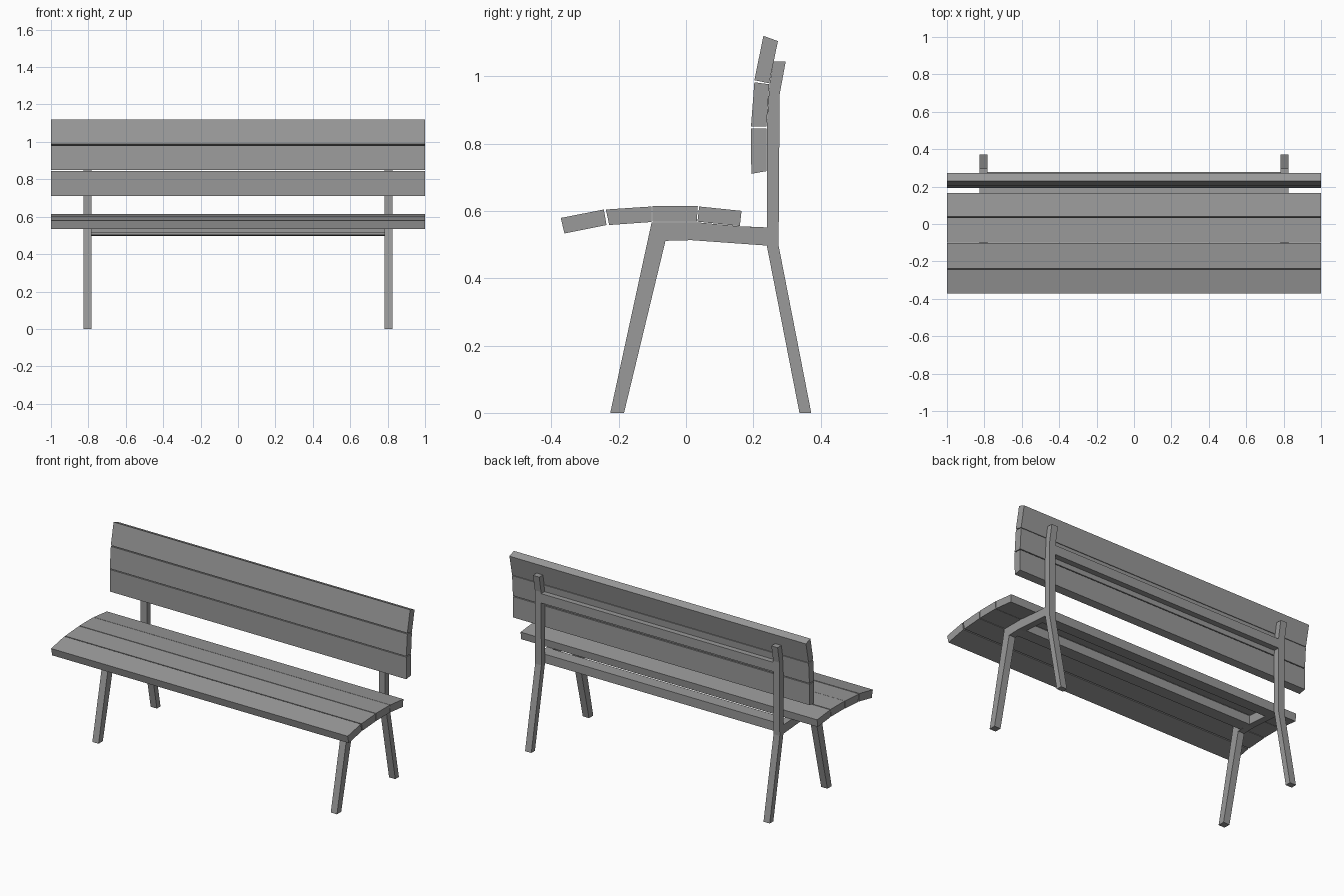
import bpy, bmesh

if "Cube" in bpy.data.objects:
    bpy.data.objects.remove(bpy.data.objects["Cube"])

grey = bpy.data.materials.new("dark_grey")
grey.diffuse_color = (.32, .32, .32, 1)
grey.use_nodes = True
grey.node_tree.nodes["Principled BSDF"].inputs["Base Color"].default_value = grey.diffuse_color


def extrude_x(name, profile, x0, x1):
    """Extrude a closed (y, z) profile from x0 to x1."""
    bm = bmesh.new()
    face = bm.faces.new([bm.verts.new((x0, y, z)) for y, z in profile])
    ext = bmesh.ops.extrude_face_region(bm, geom=[face])
    verts = [v for v in ext["geom"] if isinstance(v, bmesh.types.BMVert)]
    bmesh.ops.translate(bm, verts=verts, vec=(x1 - x0, 0, 0))
    bmesh.ops.recalc_face_normals(bm, faces=bm.faces[:])
    mesh = bpy.data.meshes.new(name)
    bm.to_mesh(mesh)
    bm.free()
    mesh.materials.append(grey)
    obj = bpy.data.objects.new(name, mesh)
    bpy.context.collection.objects.link(obj)
    return obj


# Curved seat made of four planks
seat = [
    [(-.372, .579), (-.244, .604), (-.236, .558), (-.361, .533)],
    [(-.238, .604), (-.102, .613), (-.102, .567), (-.228, .558)],
    [(-.099, .614), (.035, .614), (.032, .568), (-.099, .568)],
    [(.039, .613), (.165, .600), (.160, .555), (.034, .568)],
]
for i, p in enumerate(seat):
    extrude_x(f"seat_plank_{i + 1}", p, -1, 1)

# Curved backrest made of three planks
back = [
    [(.193, .845), (.239, .845), (.239, .718), (.194, .710)],
    [(.203, .982), (.247, .976), (.239, .850), (.193, .850)],
    [(.230, 1.120), (.273, 1.104), (.247, .979), (.203, .988)],
]
for i, p in enumerate(back):
    extrude_x(f"backrest_plank_{i + 1}", p, -1, 1)

# Side frames: front leg, seat rail, back leg and post in one outline
frame = [
    (-.225, 0), (-.102, .566), (.032, .566), (.159, .554), (.240, .551),
    (.240, .850), (.248, .976), (.260, 1.043), (.296, 1.043), (.278, .945),
    (.275, .497), (.372, 0), (.337, 0), (.240, .497), (.016, .513),
    (-.061, .511), (-.184, 0),
]
for side, x in (("left", -.825), ("right", .783)):
    extrude_x(f"{side}_frame", frame, x, x + .042)

# Cross rails joining the frames
rails = {
    "front_seat_rail": [(-.042, .566), (.032, .566), (.032, .513), (-.042, .513)],
    "rear_seat_rail": [(.165, .554), (.239, .551), (.239, .497), (.165, .503)],
    "backrest_rail": [(.244, .935), (.277, .935), (.277, .878), (.242, .878)],
}
for name, p in rails.items():
    extrude_x(name, p, -.783, .783)
